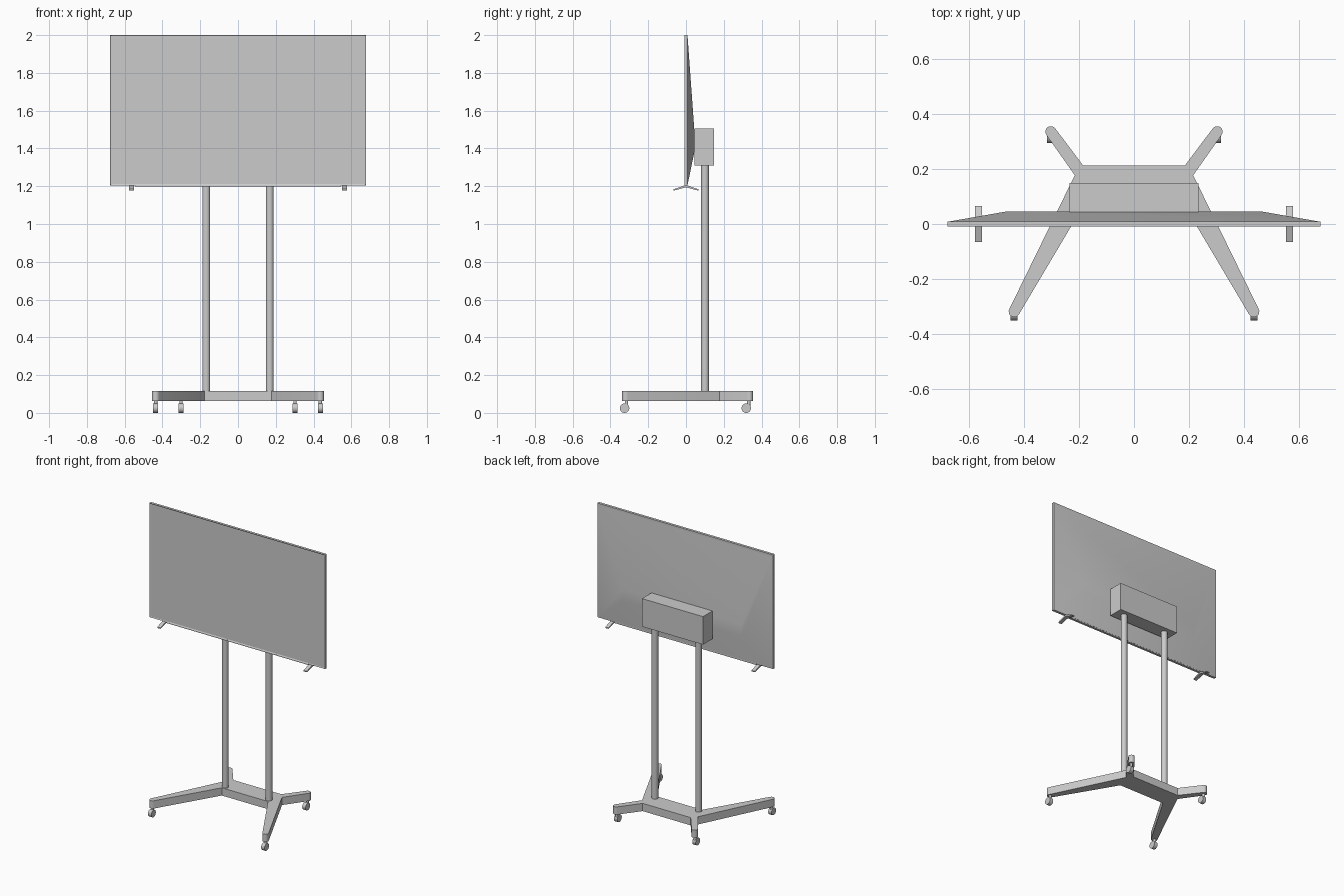
import bpy, bmesh, math
from mathutils import Vector, Matrix

cube = bpy.data.objects.get("Cube")
if cube:
    bpy.data.objects.remove(cube, do_unlink=True)

grey = bpy.data.materials.new("plain grey")
grey.use_nodes = True
COLOUR = (0.6, 0.6, 0.6, 1)
grey.diffuse_color = COLOUR
grey.node_tree.nodes["Principled BSDF"].inputs["Base Color"].default_value = COLOUR


def finish(name, bm, smooth=False):
    bmesh.ops.recalc_face_normals(bm, faces=bm.faces)
    mesh = bpy.data.meshes.new(name)
    bm.to_mesh(mesh)
    bm.free()
    mesh.materials.append(grey)
    obj = bpy.data.objects.new(name, mesh)
    bpy.context.collection.objects.link(obj)
    if smooth:
        bpy.ops.object.select_all(action='DESELECT')
        obj.select_set(True)
        bpy.context.view_layer.objects.active = obj
        bpy.ops.object.shade_smooth_by_angle(angle=math.radians(35))
    return obj


def box_bm(low, high):
    low, high = Vector(low), Vector(high)
    bm = bmesh.new()
    bmesh.ops.create_cube(bm, size=1, matrix=Matrix.Translation((low + high) / 2)
                          @ Matrix.Diagonal((*(high - low), 1)))
    return bm


def cylinder(name, centre, radius, length, axis='Z', sides=24):
    bm = bmesh.new()
    turn = Matrix.Rotation(math.pi / 2, 4, 'Y') if axis == 'X' else Matrix()
    bmesh.ops.create_cone(bm, cap_ends=True, segments=sides, radius1=radius, radius2=radius,
                          depth=length, matrix=Matrix.Translation(centre) @ turn)
    return finish(name, bm, True)


def prism(name, outline, offset):
    bm = bmesh.new()
    face = bm.faces.new([bm.verts.new(p) for p in outline])
    new = bmesh.ops.extrude_face_region(bm, geom=[face])["geom"]
    bmesh.ops.translate(bm, vec=offset, verts=[v for v in new if isinstance(v, bmesh.types.BMVert)])
    return finish(name, bm, True)


def arc(x, y, radius, start, steps=8):
    angles = [math.radians(start + 180 * i / steps) for i in range(steps + 1)]
    return [(x + radius * math.cos(a), y + radius * math.sin(a)) for a in angles]


# Screen panel with a shallow recessed display
HALF_W, LOW, TOP = 0.677, 1.205, 2.0
bm = box_bm((-HALF_W, -0.009, LOW), (HALF_W, 0.009, TOP))
bm.normal_update()
front = [f for f in bm.faces if f.normal.y < -0.9]
bmesh.ops.inset_region(bm, faces=front, thickness=0.008, depth=-0.003)
finish("screen_panel", bm)
finish("screen_bottom_lip", box_bm((-0.545, -0.008, 1.198), (0.545, 0.008, 1.207)))

# Back shell tapering to a low plateau
bm = bmesh.new()
rings = []
for half, y, low, high in ((HALF_W, 0.008, LOW, TOP), (0.46, 0.046, 1.39, 1.47)):
    rings.append([bm.verts.new((x, y, z)) for x, z in
                  ((-half, low), (half, low), (half, high), (-half, high))])
for i in range(4):
    j = (i + 1) % 4
    bm.faces.new((rings[0][i], rings[0][j], rings[1][j], rings[1][i]))
bm.faces.new(rings[1])
bm.faces.new(rings[0][::-1])
finish("screen_back_shell", bm, True)

# Mounting box behind the screen
finish("mount_box", box_bm((-0.235, 0.044, 1.31), (0.235, 0.148, 1.505)))

# Rolling base: flat plate with four rounded arms
half = [(0.178, 0.076)]
half += arc(0.435, -0.318, 0.02, -149)
half += [(0.215, 0.177)]
half += arc(0.302, 0.335, 0.02, -36)
half += [(0.185, 0.213)]
outline = half + [(-x, y) for x, y in reversed(half)]
prism("base_frame", [(x, y, 0.063) for x, y in outline], (0, 0, 0.054))

for side, word in ((1, "left"), (-1, "right")):
    # Upright post
    cylinder(f"post_{word}", (side * 0.168, 0.101, 0.715), 0.021, 1.2)

    # Chevron foot under the screen
    chevron = [(0, 1.207), (0.065, 1.184), (0.065, 1.177), (0, 1.194),
               (-0.065, 1.177), (-0.065, 1.184)]
    prism(f"screen_foot_{word}", [(side * 0.564 - 0.0125, y, z) for y, z in chevron],
          (0.025, 0, 0))

    # Casters
    for end, x, stem_y, wheel_y in (("front", 0.436, -0.315, -0.325),
                                    ("back", 0.302, 0.332, 0.319)):
        cylinder(f"caster_stem_{end}_{word}", (side * x, stem_y, 0.047), 0.009, 0.036, sides=16)
        cylinder(f"caster_wheel_{end}_{word}", (side * x, wheel_y, 0.025), 0.025, 0.026, 'X')
